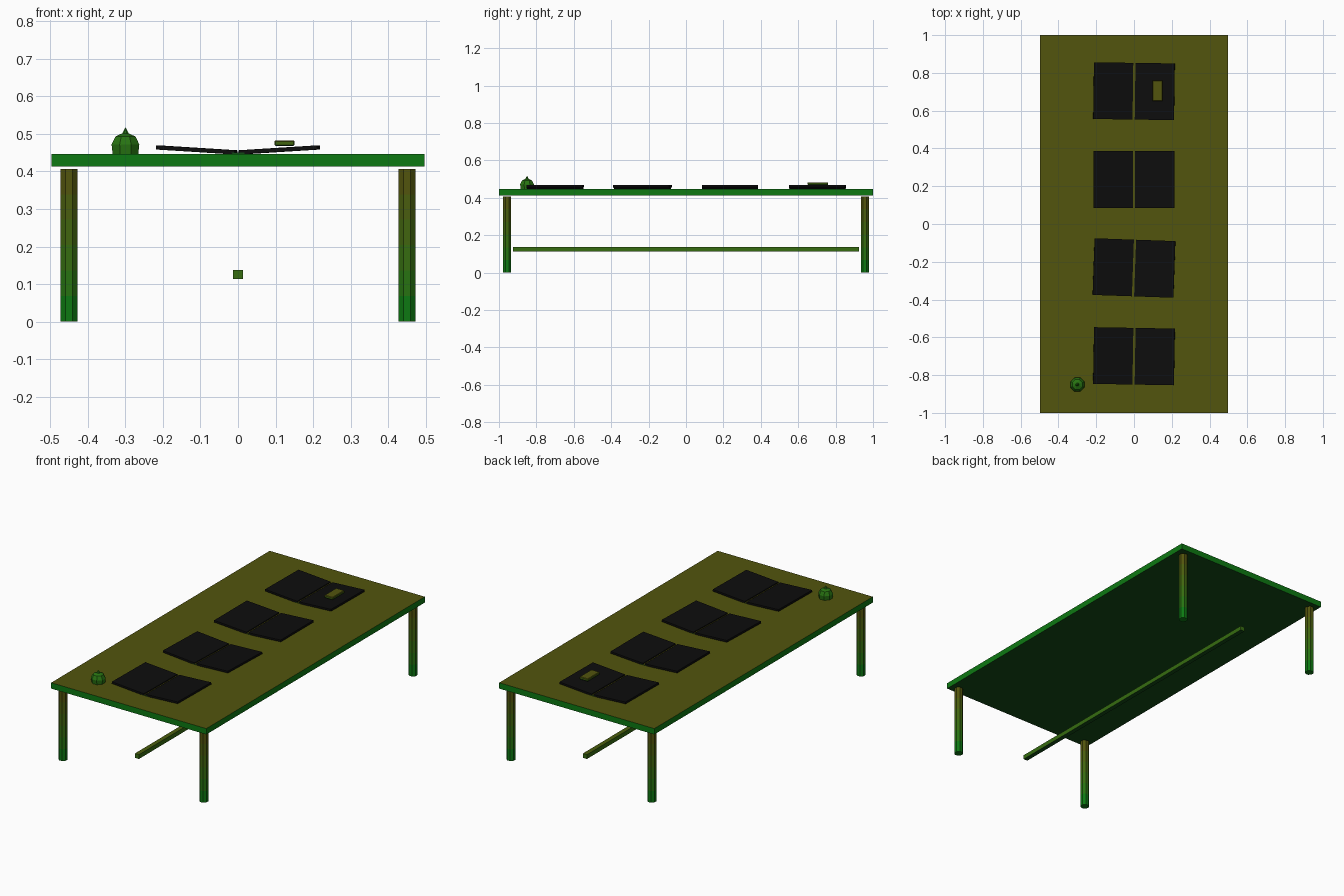
import bpy, bmesh, math
from mathutils import Matrix, Vector

if "Cube" in bpy.data.objects:
    bpy.data.objects.remove(bpy.data.objects["Cube"])

def material(name, rgb):
    m = bpy.data.materials.new(name)
    m.diffuse_color = (*rgb, 1)
    m.use_nodes = True
    m.node_tree.nodes["Principled BSDF"].inputs["Base Color"].default_value = m.diffuse_color
    return m

OLIVE_RGB, GREEN_RGB = Vector((0.085, 0.09, 0.004)), Vector((0.004, 0.19, 0.006))
OLIVE = material("olive", OLIVE_RGB)
GREEN = material("green", GREEN_RGB)
DARK = material("dark_green", (0.006, 0.07, 0.008))
BLACK = material("black", (0.004, 0.004, 0.004))
BANDS = 6
FADE = [material(f"leg_fade_{i}", GREEN_RGB.lerp(OLIVE_RGB, i / (BANDS - 1)))
        for i in range(BANDS)]

def finish(name, bm, mats, matrix=Matrix()):
    bmesh.ops.recalc_face_normals(bm, faces=bm.faces)
    me = bpy.data.meshes.new(name)
    bm.to_mesh(me)
    bm.free()
    for m in mats:
        me.materials.append(m)
    ob = bpy.data.objects.new(name, me)
    ob.matrix_world = matrix
    bpy.context.collection.objects.link(ob)
    return ob

def box(name, size, matrix, side, top=None, bottom=None, bevel=0):
    bm = bmesh.new()
    bmesh.ops.create_cube(bm, size=1, matrix=Matrix.Diagonal((*size, 1)))
    if bevel:
        bmesh.ops.bevel(bm, geom=bm.edges[:], offset=bevel, segments=1, affect='EDGES')
    bm.normal_update()
    for f in bm.faces:
        f.material_index = 1 if f.normal.z > 0.5 else 2 if f.normal.z < -0.5 else 0
    return finish(name, bm, [side, top or side, bottom or side], matrix)

def lathe(name, profile, sides, matrix, mats):
    # stack of rings from (radius, height) pairs, closed at both ends
    bm = bmesh.new()
    rings = [[bm.verts.new((r * math.cos(a), r * math.sin(a), z))
              for a in (2 * math.pi * (k + 0.5) / sides for k in range(sides))]
             for r, z in profile]
    for i, (lo, hi) in enumerate(zip(rings, rings[1:])):
        for k in range(sides):
            n = (k + 1) % sides
            f = bm.faces.new((lo[k], lo[n], hi[n], hi[k]))
            f.material_index = min(i, len(mats) - 1)
    bm.faces.new(rings[0][::-1])
    bm.faces.new(rings[-1]).material_index = len(mats) - 1
    bmesh.ops.remove_doubles(bm, verts=bm.verts, dist=1e-5)
    return finish(name, bm, mats, matrix)

T = Matrix.Translation

# table top
box("table_top", (0.994, 2.0, 0.034), T((0, 0, 0.43)), GREEN, OLIVE, DARK)

# legs, fading from green at the foot to olive at the top
for x, sx in ((-0.451, "left"), (0.451, "right")):
    for y, sy in ((-0.957, "front"), (0.957, "back")):
        lathe(f"{sy}_{sx}_leg", [(0.0245, 0.407 * i / BANDS) for i in range(BANDS + 1)],
              8, T((x, y, 0)), FADE)

# long stretcher bar
box("stretcher", (0.026, 1.85, 0.025), T((0, 0, 0.1255)), FADE[2], FADE[4], DARK)

# open books: two tilted halves on a spine
for i, (y, turn) in enumerate(((-0.7, -1), (-0.233, -2), (0.236, 0), (0.703, -0.8))):
    place = T((0, y, 0)) @ Matrix.Rotation(math.radians(turn), 4, 'Z')
    box(f"book_{i + 1}_spine", (0.04, 0.3, 0.02), place @ T((0, 0, 0.44)), DARK, OLIVE)
    for s, side in ((-1, "left"), (1, "right")):
        tilt = Matrix.Rotation(math.radians(-3.6 * s), 4, 'Y')
        box(f"book_{i + 1}_{side}_half", (0.208, 0.3, 0.011),
            place @ T((0.11 * s, 0, 0.4575)) @ tilt, BLACK)

# small block lying on the back book
box("small_block", (0.054, 0.11, 0.015), T((0.124, 0.705, 0.4755)), FADE[3], OLIVE, DARK, 0.003)

# pointed pot
lathe("pot_body", [(0.037, 0.447), (0.04, 0.472), (0.029, 0.493), (0.011, 0.501)],
      8, T((-0.3, -0.85, 0)), [FADE[1]])
lathe("pot_tip", [(0.013, 0.495), (0.0, 0.518)], 8, T((-0.3, -0.85, 0)), [FADE[1]])
